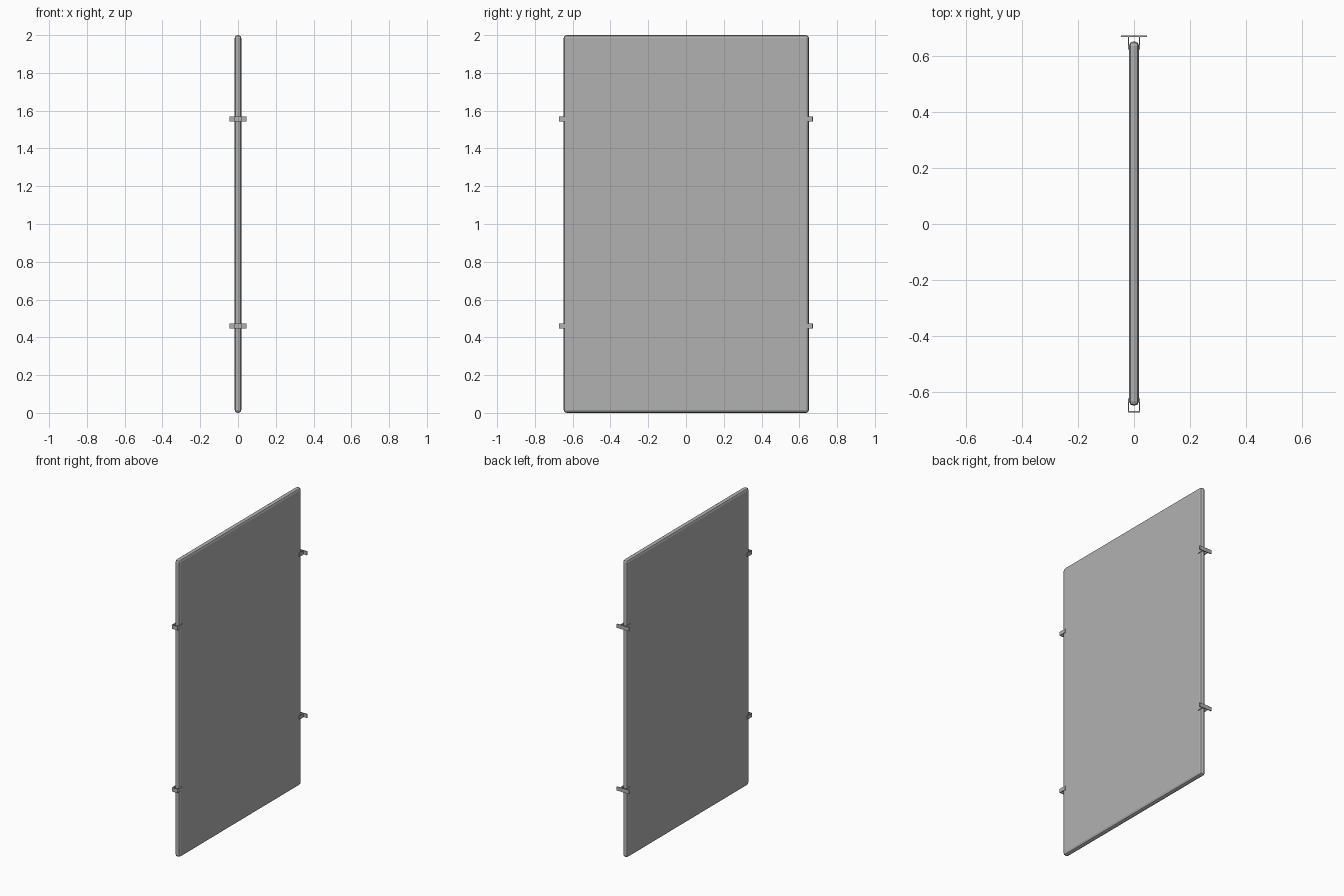
import bpy

if "Cube" in bpy.data.objects:
    bpy.data.objects.remove(bpy.data.objects["Cube"])

# Mid-grey metal for every part
grey = bpy.data.materials.new("mid_grey")
grey.diffuse_color = (0.44, 0.44, 0.44, 1)
grey.use_nodes = True
grey.node_tree.nodes["Principled BSDF"].inputs["Base Color"].default_value = grey.diffuse_color

def box(name, x0, x1, y0, y1, z0, z1):
    """Axis-aligned box from its limits."""
    bpy.ops.mesh.primitive_cube_add(size=1, location=((x0+x1)/2, (y0+y1)/2, (z0+z1)/2))
    ob = bpy.context.object
    ob.name = name
    ob.scale = (x1-x0, y1-y0, z1-z0)
    bpy.ops.object.transform_apply(location=False, rotation=False, scale=True)
    ob.data.materials.append(grey)
    return ob

def join(name, parts):
    bpy.ops.object.select_all(action='DESELECT')
    for p in parts:
        p.select_set(True)
    bpy.context.view_layer.objects.active = parts[0]
    bpy.ops.object.join()
    bpy.context.object.name = name

# Flat panel with a faceted, rounded rim
panel = box("panel", -0.018, 0.018, -0.648, 0.651, 0, 2)
bevel = panel.modifiers.new("rim", 'BEVEL')
bevel.width = 0.016
bevel.segments = 2

T = 0.005   # sheet metal thickness
H = 0.013   # half height of a clip
for label, z in (("lower", 0.461), ("upper", 1.555)):
    # U-shaped clip on the front edge; clip with wide mounting plate on the back edge
    for side, s, end, half in (("front_clip", -1, 0.672, 0.022), ("back_clip", 1, 0.672, 0.046)):
        y_in, y_plate = s*(end-0.05), s*(end-T)
        lo, hi = sorted((y_plate, s*end))
        parts = [box("plate", -half, half, lo, hi, z-H, z+H)]
        lo, hi = sorted((y_in, y_plate))
        for x in (-0.022, 0.022-T):
            parts.append(box("leg", x, x+T, lo, hi, z-H, z+H))
        join(f"{label}_{side}", parts)
